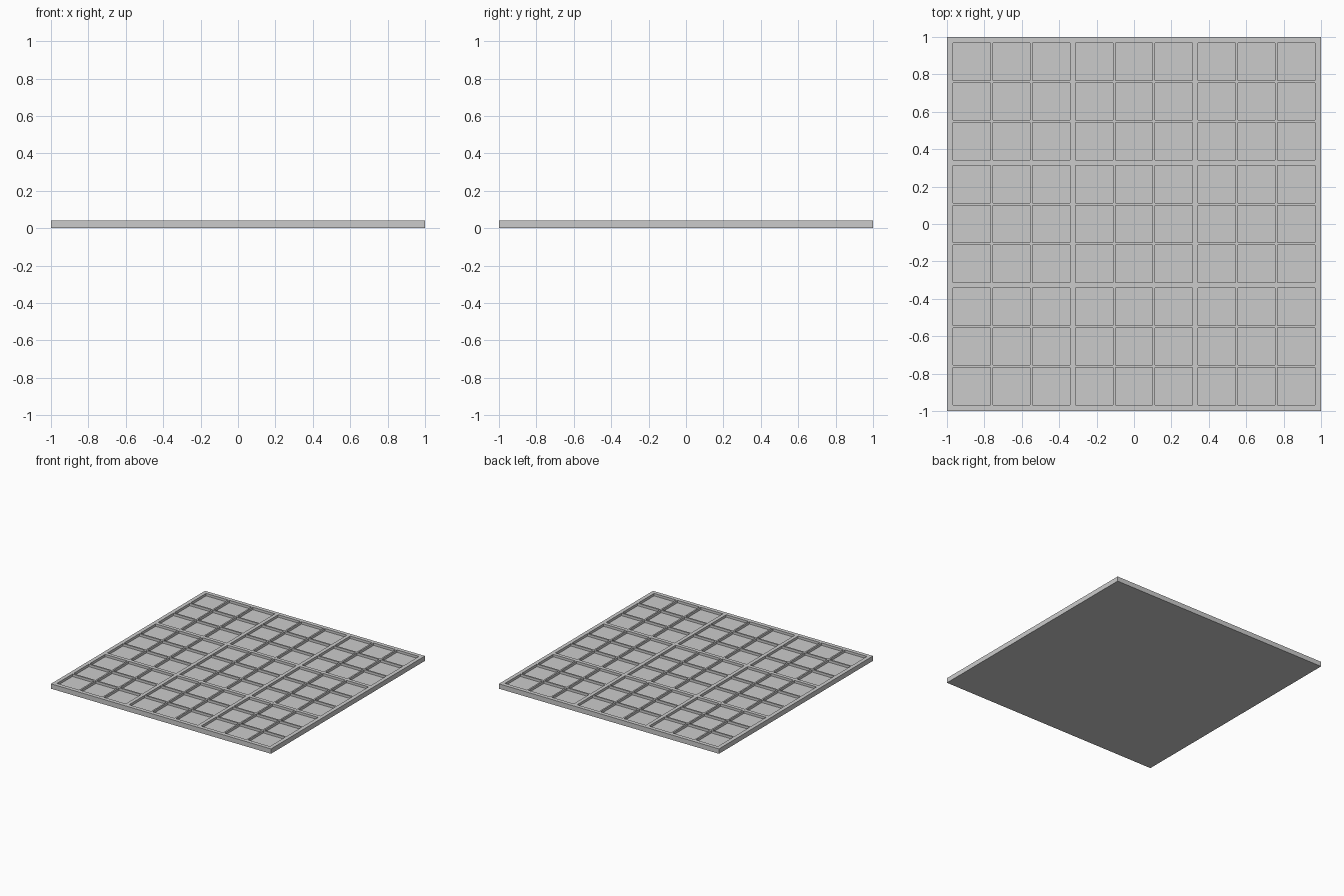
import bpy
import bmesh

cube = bpy.data.objects.get("Cube")
if cube:
    bpy.data.objects.remove(cube, do_unlink=True)

THICKNESS = 0.04
DEPTH = 0.02
CELL = 0.2
THIN = 0.0125      # rib between cells of one block
THICK = 0.03       # rib between blocks
BORDER = 0.0325    # outer frame

# Grid line positions: frame edge, then both edges of each of nine cells
lines = [-1.0]
edge = -1.0 + BORDER
for i in range(9):
    lines += [edge, edge + CELL]
    edge += CELL + (THICK if i % 3 == 2 else THIN)
lines.append(1.0)
n = len(lines)

bm = bmesh.new()

# Top surface, with the pocket faces set aside
verts = [[bm.verts.new((x, y, THICKNESS)) for x in lines] for y in lines]
pockets = []
for j in range(n - 1):
    for i in range(n - 1):
        face = bm.faces.new((verts[j][i], verts[j][i + 1],
                             verts[j + 1][i + 1], verts[j + 1][i]))
        if i % 2 and j % 2:
            pockets.append(face)

# Outer walls and flat underside
rim = [e for e in bm.edges if e.is_boundary]
walls = bmesh.ops.extrude_edge_only(bm, edges=rim)["geom"]
for v in walls:
    if isinstance(v, bmesh.types.BMVert):
        v.co.z = 0
bmesh.ops.holes_fill(bm, edges=[e for e in bm.edges if e.is_boundary], sides=0)

# Sink the square pockets
sunk = bmesh.ops.extrude_discrete_faces(bm, faces=pockets)["faces"]
for v in {v for f in sunk for v in f.verts}:
    v.co.z -= DEPTH
bmesh.ops.recalc_face_normals(bm, faces=bm.faces)

mesh = bpy.data.meshes.new("puzzle_board")
bm.to_mesh(mesh)
bm.free()
board = bpy.data.objects.new("puzzle_board", mesh)
bpy.context.collection.objects.link(board)

# Single grey finish
grey = bpy.data.materials.new("light_grey")
grey.use_nodes = True
grey.diffuse_color = (0.6, 0.6, 0.6, 1)
grey.node_tree.nodes["Principled BSDF"].inputs["Base Color"].default_value = (0.6, 0.6, 0.6, 1)
mesh.materials.append(grey)
